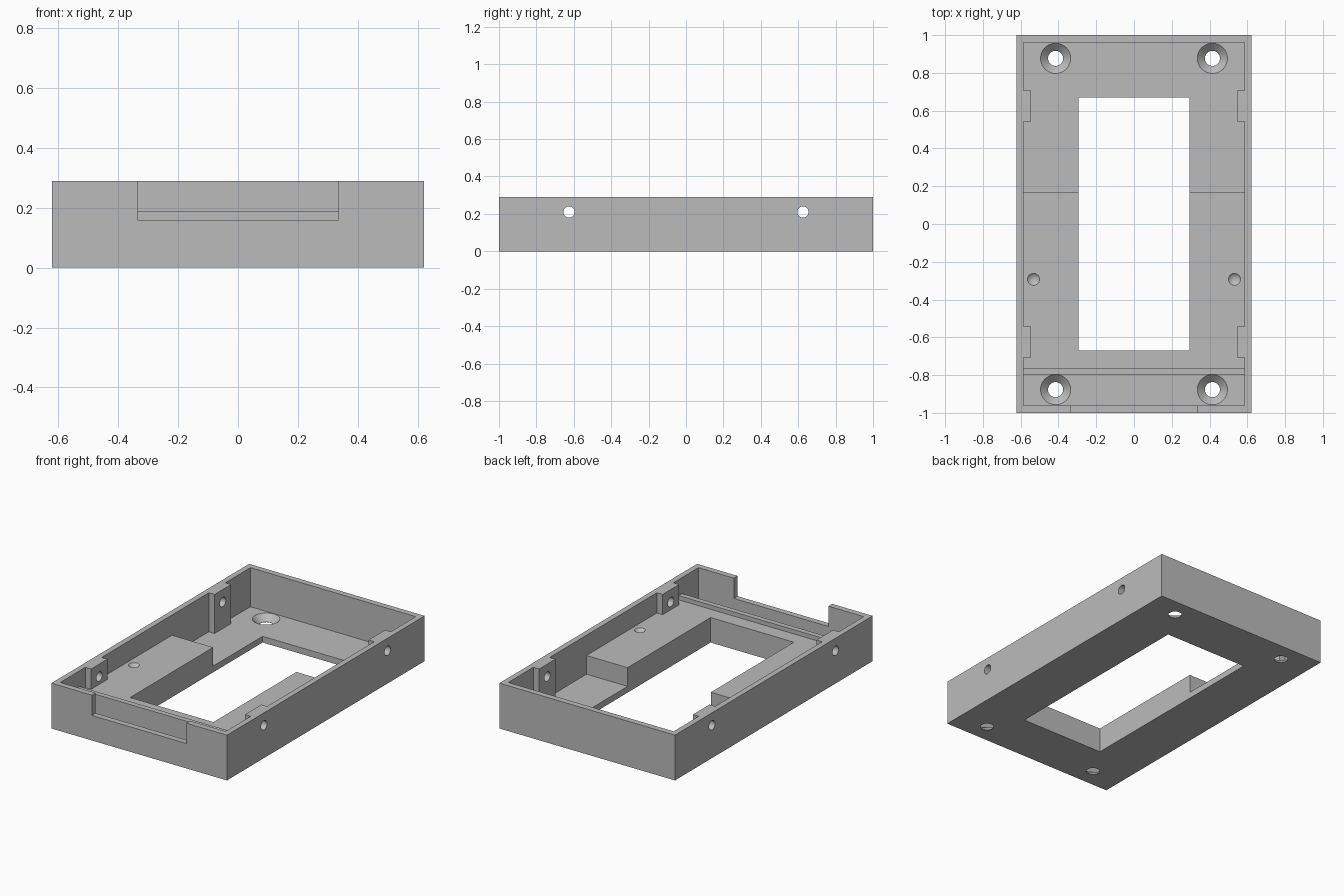
import bpy, bmesh, math
from mathutils import Matrix, Vector

default_cube = bpy.data.objects.get("Cube")
if default_cube:
    bpy.data.objects.remove(default_cube, do_unlink=True)

HALF_X, HALF_Y, TOP = 0.622, 1.0, 0.29
IN_X, IN_Y = 0.586, 0.962
FLOOR, DECK, RIDGE = 0.04, 0.16, 0.187

grey = bpy.data.materials.new("plain grey")
grey.use_nodes = True
COLOUR = (0.5, 0.5, 0.5, 1)
grey.diffuse_color = COLOUR
grey.node_tree.nodes["Principled BSDF"].inputs["Base Color"].default_value = COLOUR


def finish(name, bm):
    bmesh.ops.recalc_face_normals(bm, faces=bm.faces)
    mesh = bpy.data.meshes.new(name)
    bm.to_mesh(mesh)
    bm.free()
    mesh.materials.append(grey)
    obj = bpy.data.objects.new(name, mesh)
    bpy.context.collection.objects.link(obj)
    return obj


def box(name, low, high):
    low, high = Vector(low), Vector(high)
    bm = bmesh.new()
    bmesh.ops.create_cube(bm, size=1)
    bmesh.ops.scale(bm, vec=high - low, verts=bm.verts)
    bmesh.ops.translate(bm, vec=(low + high) / 2, verts=bm.verts)
    return finish(name, bm)


def cone(name, centre, r_low, r_high, height, along_x=False):
    bm = bmesh.new()
    turn = Matrix.Rotation(math.pi / 2, 4, 'Y') if along_x else Matrix()
    bmesh.ops.create_cone(bm, cap_ends=True, segments=40, radius1=r_low, radius2=r_high,
                          depth=height, matrix=Matrix.Translation(centre) @ turn)
    return finish(name, bm)


def carve(target, cutter):
    cutter.hide_render = True
    mod = target.modifiers.new("carve", 'BOOLEAN')
    mod.operation, mod.solver, mod.object = 'DIFFERENCE', 'EXACT', cutter
    bpy.context.view_layer.objects.active = target
    bpy.ops.object.modifier_apply(modifier=mod.name)
    bpy.data.objects.remove(cutter, do_unlink=True)


# Outer block
tray = box("tray", (-HALF_X, -HALF_Y, 0), (HALF_X, HALF_Y, TOP))

# Interior space: side profile with front pocket, ridge, deck and rear floor
profile = [(-IN_Y, FLOOR), (-0.797, FLOOR), (-0.797, RIDGE), (-0.763, RIDGE),
           (-0.763, DECK), (0.17, DECK), (0.17, FLOOR), (IN_Y, FLOOR),
           (IN_Y, 0.5), (-IN_Y, 0.5)]
bm = bmesh.new()
side = bm.faces.new([bm.verts.new((-IN_X, y, z)) for y, z in profile])
ext = bmesh.ops.extrude_face_region(bm, geom=[side])
bmesh.ops.translate(bm, vec=(2 * IN_X, 0, 0),
                    verts=[v for v in ext["geom"] if isinstance(v, bmesh.types.BMVert)])
interior = finish("interior", bm)

# Side bosses stay solid by being removed from the interior space
for sx in (-1, 1):
    for sy in (-1, 1):
        c = Vector((sx * 0.645, sy * 0.625, 0.3))
        h = Vector((0.1, 0.083, 0.4))
        carve(interior, box("boss", c - h, c + h))
carve(tray, interior)

# Floor window and front notch
carve(tray, box("window", (-0.295, -0.67, -0.2), (0.295, 0.67, 0.6)))
carve(tray, box("notch", (-0.335, -1.1, DECK), (0.335, -0.9, 0.6)))

for sx in (-1, 1):
    for sy in (-1, 1):
        # Countersunk floor screw holes
        x, y = sx * 0.415, sy * 0.877
        carve(tray, cone("screw_hole", (x, y, 0), 0.04, 0.04, 0.06))
        carve(tray, cone("countersink", (x, y, 0.022), 0.04, 0.082, 0.04))
        # Cross holes through the side walls and bosses
        carve(tray, cone("side_hole", (sx * 0.6, sy * 0.625, 0.21), 0.03, 0.03, 0.3, True))
    # Conical dimples in the deck
    carve(tray, cone("dimple", (sx * 0.532, -0.293, DECK - 0.015), 0, 0.034, 0.034))

# Smooth hole walls, sharp edges elsewhere
bpy.ops.object.select_all(action='DESELECT')
tray.select_set(True)
bpy.context.view_layer.objects.active = tray
bpy.ops.object.shade_smooth_by_angle(angle=math.radians(30))
